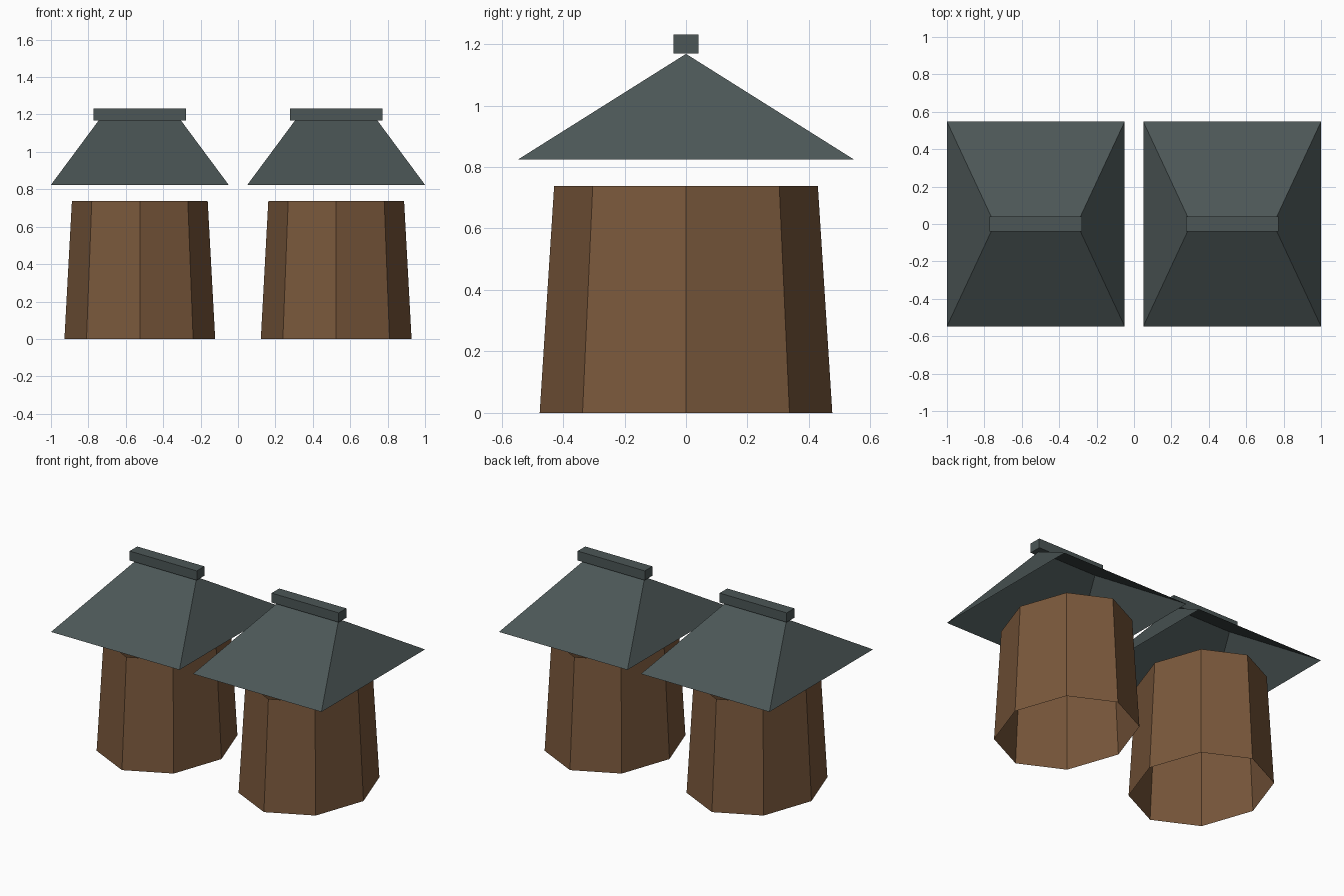
import bpy, math

if "Cube" in bpy.data.objects:
    bpy.data.objects.remove(bpy.data.objects["Cube"])


def material(name, rgb):
    m = bpy.data.materials.new(name)
    m.diffuse_color = (*rgb, 1)
    m.use_nodes = True
    m.node_tree.nodes["Principled BSDF"].inputs["Base Color"].default_value = m.diffuse_color
    return m


WOOD = material("brown wood", (0.195, 0.098, 0.045))
SLATE = material("grey slate", (0.072, 0.094, 0.094))


def add(name, verts, faces, mat, x):
    me = bpy.data.meshes.new(name)
    me.from_pydata(verts, [], faces)
    me.materials.append(mat)
    ob = bpy.data.objects.new(name, me)
    ob.location.x = x
    bpy.context.collection.objects.link(ob)


def ring(rx, ry, z, n=8):
    return [(rx * math.cos(2 * math.pi * i / n), ry * math.sin(2 * math.pi * i / n), z)
            for i in range(n)]


for side, x in (("left", -0.525), ("right", 0.525)):
    # Tapered eight-sided wall, open at both ends
    add(side + "_hut_wall", ring(0.403, 0.476, 0) + ring(0.363, 0.429, 0.738),
        [(i, (i + 1) % 8, (i + 1) % 8 + 8, i + 8) for i in range(8)], WOOD, x)

    # Hipped roof shell, open underneath
    ex, ey, ez = 0.475, 0.547, 0.824
    add(side + "_roof",
        [(-ex, -ey, ez), (ex, -ey, ez), (ex, ey, ez), (-ex, ey, ez),
         (-0.22, 0, 1.168), (0.22, 0, 1.168)],
        [(0, 1, 5, 4), (1, 2, 5), (2, 3, 4, 5), (3, 0, 4)], SLATE, x)

    # Ridge beam
    bpy.ops.mesh.primitive_cube_add(size=1, location=(x, 0, 1.2))
    beam = bpy.context.object
    beam.name = side + "_ridge_beam"
    beam.scale = (0.496, 0.08, 0.063)
    beam.data.materials.append(SLATE)
